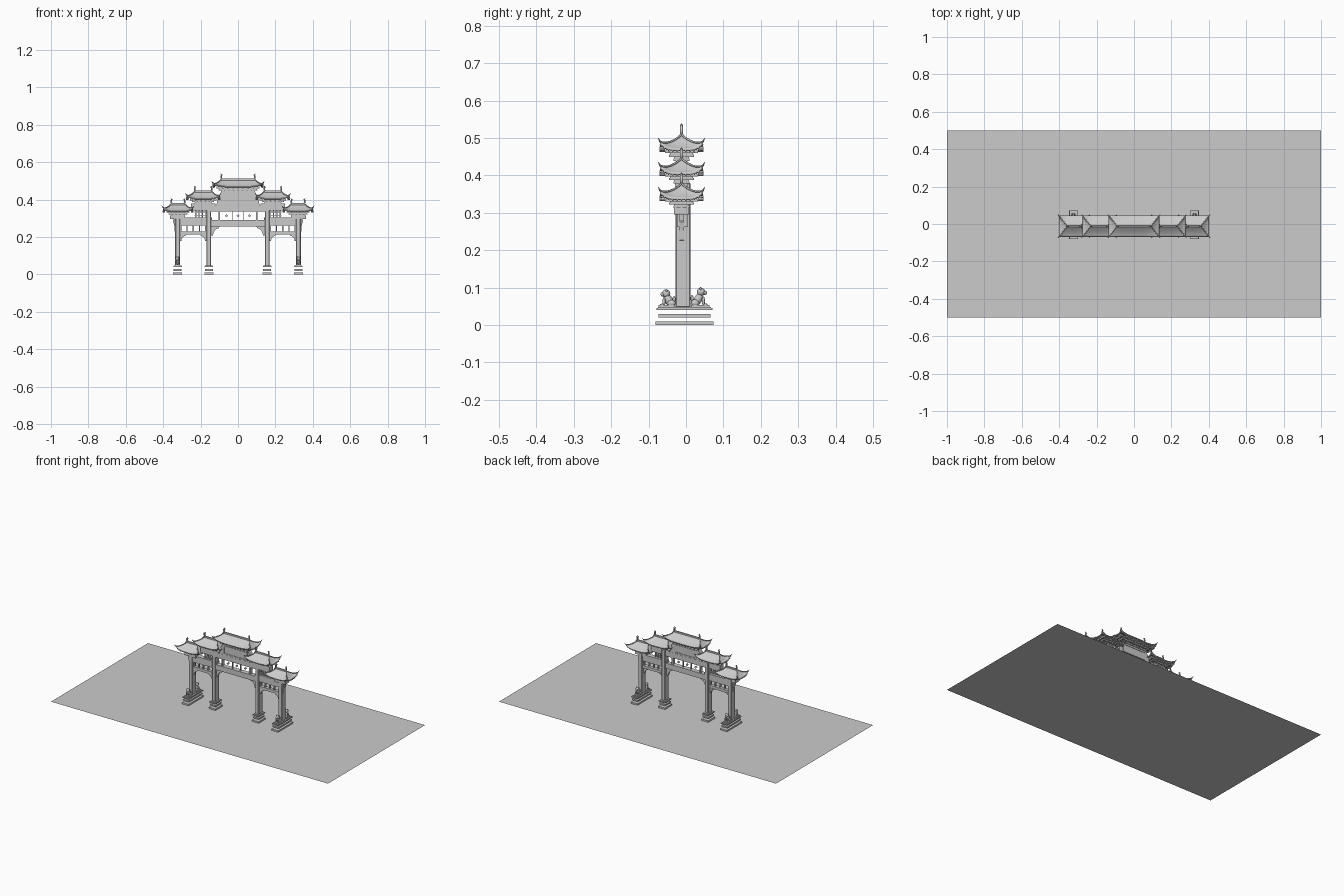
import bpy, bmesh, math
from mathutils import Matrix, Vector

if "Cube" in bpy.data.objects:
    bpy.data.objects.remove(bpy.data.objects["Cube"])

CY = -0.012   # gate centre line in y
SIDES = (-1, 1)


def finish(name, bm, smooth=False):
    bmesh.ops.recalc_face_normals(bm, faces=bm.faces)
    me = bpy.data.meshes.new(name)
    bm.to_mesh(me)
    bm.free()
    ob = bpy.data.objects.new(name, me)
    bpy.context.collection.objects.link(ob)
    if smooth:
        bpy.ops.object.select_all(action='DESELECT')
        ob.select_set(True)
        bpy.context.view_layer.objects.active = ob
        bpy.ops.object.shade_smooth_by_angle(angle=math.radians(40))
    return ob


def box(bm, x, y, z0, z1, hx, hy, roll=0):
    m = (Matrix.Translation((x, y, (z0 + z1) / 2)) @ Matrix.Rotation(roll, 4, 'Y')
         @ Matrix.Diagonal((2 * hx, 2 * hy, z1 - z0, 1)))
    bmesh.ops.create_cube(bm, size=1, matrix=m)


def ball(bm, c, r, tilt=0):
    m = Matrix.Translation(c) @ Matrix.Rotation(tilt, 4, 'X') @ Matrix.Diagonal((*r, 1))
    bmesh.ops.create_uvsphere(bm, u_segments=12, v_segments=8, radius=1, matrix=m)


def prism(bm, pts, y, hy):
    rings = [[bm.verts.new((px, y + d * hy, pz)) for px, pz in pts] for d in SIDES]
    bm.faces.new(rings[0])
    bm.faces.new(rings[1])
    n = len(pts)
    for i in range(n):
        j = (i + 1) % n
        bm.faces.new((rings[0][i], rings[0][j], rings[1][j], rings[1][i]))


def tube(name, paths, depth):
    cu = bpy.data.curves.new(name, 'CURVE')
    cu.dimensions = '3D'
    cu.bevel_depth = depth
    cu.bevel_resolution = 1
    cu.use_fill_caps = True
    for pts in paths:
        sp = cu.splines.new('POLY')
        sp.points.add(len(pts) - 1)
        for i, (p, q) in enumerate(zip(sp.points, pts)):
            p.co = (*q, 1)
            p.radius = 0.35 if i == len(pts) - 1 else 1
    ob = bpy.data.objects.new(name, cu)
    bpy.context.collection.objects.link(ob)
    bpy.ops.object.select_all(action='DESELECT')
    ob.select_set(True)
    bpy.context.view_layer.objects.active = ob
    bpy.ops.object.convert(target='MESH')


# Curved hip roof with ridges, horns, rafters and stepped bracket tiers
def roof(name, cx, hx, ze, zb, arms, hy=0.057, H=0.037, lift=0.018):
    rl = hx - 0.045
    def pt(side, s, u, t):
        w, d = hx + (rl - hx) * t, hy * (1 - t)
        z = ze + H * t ** 1.4 + lift * abs(u) ** 4 * (1 - t) ** 2
        return (cx + u * w, CY + s * d, z) if side == 'y' else (cx + s * w, CY + u * d, z)
    bm = bmesh.new()
    N, T = 16, 6
    for side in 'xy':
        for s in SIDES:
            g = [[bm.verts.new(pt(side, s, 2 * i / N - 1, j / T)) for i in range(N + 1)]
                 for j in range(T + 1)]
            for j in range(T):
                for i in range(N):
                    bm.faces.new((g[j][i], g[j][i + 1], g[j + 1][i + 1], g[j + 1][i]))
    bmesh.ops.remove_doubles(bm, verts=bm.verts, dist=1e-5)
    ob = finish(name + "_roof", bm, True)
    mod = ob.modifiers.new("thickness", 'SOLIDIFY')
    mod.thickness = 0.005
    mod.offset = -1

    # hip ridges with upturned tips, and ridge horns
    zr = ze + H
    hips, horns = [], []
    for a in SIDES:
        for b in SIDES:
            path = [Vector(pt('y', b, a, 1 - k / 6)) + Vector((0, 0, 0.002)) for k in range(7)]
            path.append(path[-1] + Vector((a * 0.005, b * 0.005, 0.009)))
            hips.append(path)
        horns.append([(cx + a * (rl + dx), CY, zr + dz) for dx, dz in
                      ((-0.008, 0), (0, 0.008), (0.0, 0.018), (-0.003, 0.025), (0.003, 0.031))])
    tube(name + "_hip_ridges", hips, 0.0027)
    tube(name + "_ridge_horns", horns, 0.0045)
    bm = bmesh.new()
    box(bm, cx, CY, zr - 0.005, zr + 0.006, rl, 0.004)
    finish(name + "_main_ridge", bm)

    # rafter ends
    bm = bmesh.new()
    n = int(hx / 0.006)
    for i in range(n):
        u = 0.9 * (2 * i / (n - 1) - 1)
        for s in SIDES:
            x, y, z = pt('y', s, u, 0.1)
            box(bm, x, y, z - 0.009, z - 0.004, 0.0018, 0.007)
    for i in range(9):
        for s in SIDES:
            x, y, z = pt('x', s, 0.9 * (i / 4 - 1), 0.1)
            box(bm, x, y, z - 0.009, z - 0.004, 0.006, 0.0018)
    finish(name + "_rafters", bm)

    # bracket tiers, widening upward
    bm = bmesh.new()
    step = (ze - zb) / 3
    for k in range(3):
        f = k / 2
        wx, wy, z = hx - 0.045 + 0.024 * f, 0.02 + 0.022 * f, zb + k * step
        box(bm, cx, CY, z + step * 0.65, z + step, wx, wy)
        for i in range(arms):
            x = cx + wx * 0.95 * (2 * i / (arms - 1) - 1)
            box(bm, x, CY, z, z + step * 0.65, 0.0035, wy + 0.002)
        for y in (-0.8, 0, 0.8):
            box(bm, cx, CY + y * wy, z, z + step * 0.65, wx + 0.002, 0.003)
    finish(name + "_brackets", bm)


# Ground slab
bm = bmesh.new()
bmesh.ops.create_grid(bm, x_segments=1, y_segments=1, size=1, matrix=Matrix.Diagonal((1, 0.5, 1, 1)))
finish("ground_plate", bm)

OX, IX = 0.323, 0.156   # outer and inner column positions
lattice = bmesh.new()
beams = bmesh.new()
corner = bmesh.new()
spandrel = ((0, 0), (0.045, 0), (0.042, -0.01), (0.026, -0.016), (0.015, -0.03), (0.01, -0.048), (0, -0.05))

for s in SIDES:
    tag = "left" if s < 0 else "right"
    for nm, x, hx, ln, top, yc in (("outer", OX, 0.024, 0.077, 0.315, -0.004),
                                   ("inner", IX, 0.024, 0.036, 0.38, -0.008)):
        # stepped plinth slabs
        bm = bmesh.new()
        box(bm, s * x, yc, 0, 0.01, hx, ln)
        box(bm, s * x, yc, 0.02, 0.029, hx - 0.003, ln - 0.007)
        box(bm, s * x, yc, 0.04, 0.045, hx - 0.001, ln - 0.002)
        box(bm, s * x, yc, 0.045, 0.048, hx - 0.004, ln - 0.006)
        finish(f"{tag}_{nm}_plinth", bm)
        # chamfered column
        bm = bmesh.new()
        box(bm, s * x, -0.008, 0.046, top, 0.0125, 0.0205)
        ob = finish(f"{tag}_{nm}_column", bm)
        b = ob.modifiers.new("chamfer", 'BEVEL')
        b.width, b.segments = 0.003, 1

    # seated guardian beasts in front of and behind the outer columns
    for d in SIDES:
        k = 1.0 if d < 0 else 1.12
        bm = bmesh.new()
        y0 = -0.029 if d < 0 else 0.013
        P = lambda dx, dy, z: (s * OX + dx, y0 + d * dy * k, 0.048 + z * k)
        box(bm, s * OX, y0 + d * 0.022 * k, 0.047, 0.053, 0.014, 0.022 * k)
        ball(bm, P(0, 0.017, 0.018), (0.011, 0.011, 0.018), -d * 0.5)
        ball(bm, P(0, 0.024, 0.036), (0.011, 0.011, 0.011))
        ball(bm, P(0, 0.033, 0.034), (0.007, 0.006, 0.006))
        ball(bm, P(0, 0.003, 0.02), (0.004, 0.004, 0.010))
        for e in SIDES:
            ball(bm, P(e * 0.008, 0.010, 0.010), (0.006, 0.011, 0.009))
            ball(bm, P(e * 0.007, 0.030, 0.014), (0.0035, 0.004, 0.013))
            ball(bm, P(e * 0.007, 0.035, 0.006), (0.004, 0.006, 0.003))
            ball(bm, P(e * 0.008, 0.023, 0.044), (0.003, 0.003, 0.004))
        finish(f"{tag}_{'front' if d < 0 else 'back'}_guardian", bm, True)

    # side bay beams
    mid, half = s * (OX + IX) / 2, (OX - IX) / 2
    box(beams, mid, -0.009, 0.262, 0.305, half + 0.018, 0.015)
    box(beams, mid, -0.009, 0.214, 0.231, half, 0.012)
    box(beams, s * OX, CY, 0.296, 0.316, 0.04, 0.02)
    # side bay openwork
    for i in range(5):
        box(lattice, mid + half * 0.8 * (i / 2 - 1), CY, 0.231, 0.262, 0.003, 0.006)
    for i in range(4):
        box(lattice, s * (0.172 + i * 0.018), CY, 0.303, 0.345, 0.003, 0.006)
    for z in (0.315, 0.332):
        box(lattice, s * 0.2, CY, z, z + 0.004, 0.032, 0.005)
    # corner spandrels under the beams and outside the end columns
    for x, dr, z, k in ((IX - 0.012, -1, 0.258, 1.0), (IX + 0.012, 1, 0.215, 0.75),
                        (OX - 0.012, -1, 0.215, 0.75), (OX + 0.012, 1, 0.295, 0.3)):
        kz = 1.4 if k < 0.5 else k
        prism(corner, [(s * (x + dr * a * k), z + b * kz) for a, b in spandrel], CY, 0.006)
    # beam below middle roof
    box(beams, s * 0.185, CY, 0.342, 0.38, 0.065, 0.018)

# central beams
box(beams, 0, CY, 0.338, 0.371, 0.15, 0.016)
box(beams, 0, CY, 0.257, 0.291, 0.145, 0.015)
finish("beams", beams)
finish("corner_spandrels", corner)

# central openwork with posts and diamond ornaments
for x in (-0.1, 0.1):
    box(lattice, x, CY, 0.29, 0.339, 0.005, 0.01)
for x in (-0.028, 0.028):
    box(lattice, x, CY, 0.29, 0.339, 0.002, 0.005)
for x in (-0.062, 0, 0.062):
    box(lattice, x, CY, 0.308, 0.320, 0.006, 0.004, math.pi / 4)
finish("openwork_panels", lattice)

# upper name board without lettering, framed
bm = bmesh.new()
prism(bm, [(-0.115, 0.371), (0.115, 0.371), (0.108, 0.41), (0.092, 0.438), (-0.092, 0.438), (-0.108, 0.41)], CY, 0.015)
for d in SIDES:
    for z in (0.376, 0.425):
        box(bm, 0, CY + d * 0.016, z, z + 0.006, 0.085, 0.002)
    for x in (-0.083, 0.083):
        box(bm, x, CY + d * 0.016, 0.376, 0.431, 0.003, 0.002)
finish("upper_panel", bm)

# five roofs in three tiers
roof("top", 0, 0.135, 0.47, 0.438, 9)
for s in SIDES:
    tag = "left" if s < 0 else "right"
    roof(tag + "_middle", s * 0.186, 0.09, 0.406, 0.378, 6)
    roof(tag + "_lower", s * 0.321, 0.081, 0.339, 0.313, 6)
